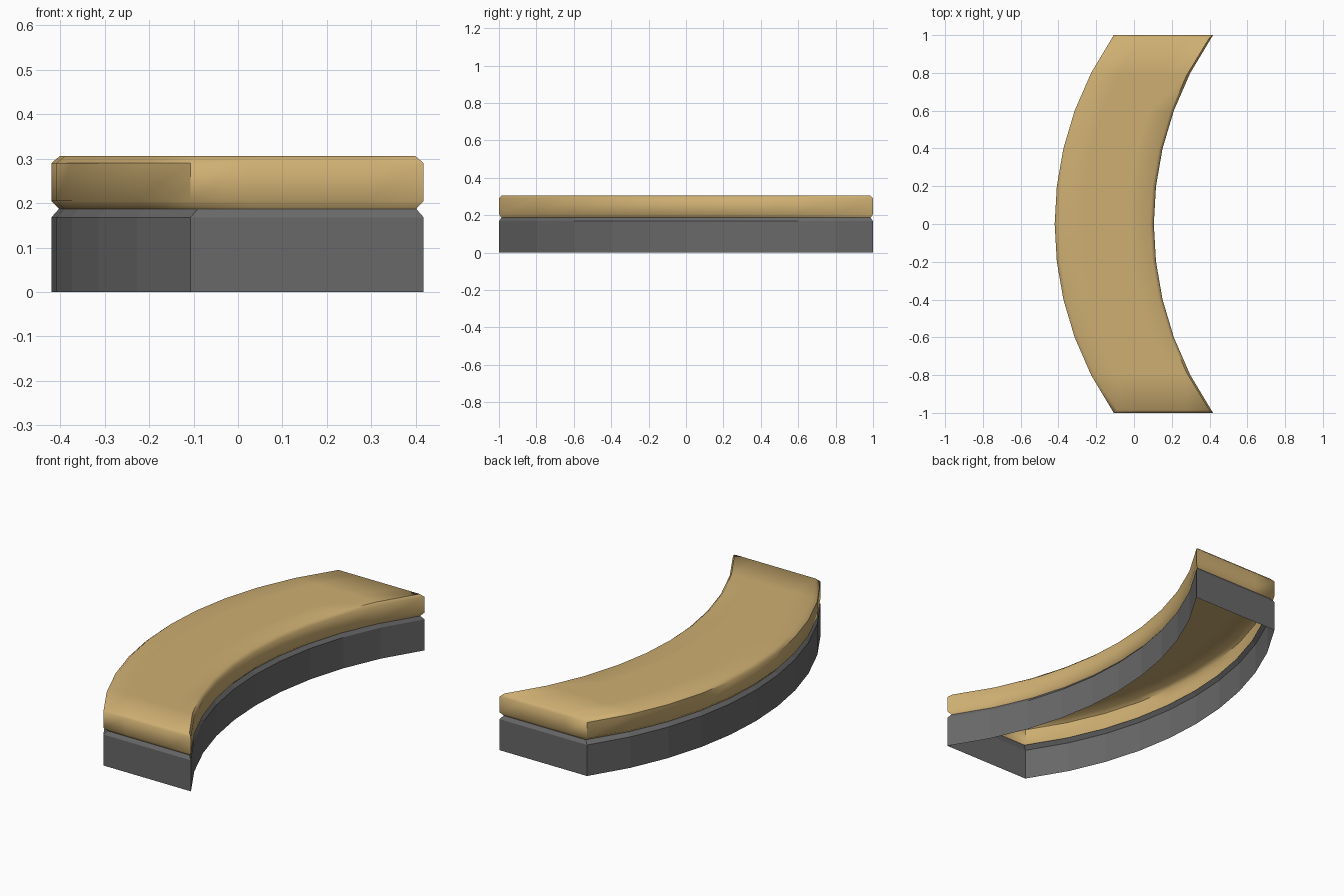
import bpy, bmesh, math

if "Cube" in bpy.data.objects:
    bpy.data.objects.remove(bpy.data.objects["Cube"])

ROWS, COLS = 10, 4          # segments along the bench and across it
R, HALF = 1.754, 0.2625     # arc radius and half the bench depth


def material(name, rgb):
    m = bpy.data.materials.new(name)
    m.diffuse_color = (*rgb, 1)
    m.use_nodes = True
    m.node_tree.nodes["Principled BSDF"].inputs["Base Color"].default_value = m.diffuse_color
    return m


def point(i, j, inset, z):
    """Point on the crescent: i runs along y, j across x."""
    y = -1 + 2 * i / ROWS
    mid = -0.42 + HALF + R - math.sqrt(R * R - y * y)
    t = -1 + 2 * j / COLS
    return (mid + t * (HALF - inset), y * (1 - 0.75 * inset), z)


# Grid indices around the crescent outline, counter-clockwise
RIM = ([(0, j) for j in range(COLS)] + [(i, COLS) for i in range(ROWS)]
       + [(ROWS, j) for j in range(COLS, 0, -1)] + [(i, 0) for i in range(ROWS, 0, -1)])


def shell(name, profile, mat, capped):
    """Open crescent shell swept through (inset, z) profile steps."""
    bm = bmesh.new()
    rings = [[bm.verts.new(point(i, j, d, z)) for i, j in RIM] for d, z in profile]
    n = len(RIM)
    for a, b in zip(rings, rings[1:]):
        for k in range(n):
            m = (k + 1) % n
            bm.faces.new((a[k], a[m], b[m], b[k]))
    if capped:
        d, z = profile[-1]
        grid = dict(zip(RIM, rings[-1]))
        for i in range(ROWS + 1):
            for j in range(COLS + 1):
                if (i, j) not in grid:
                    grid[i, j] = bm.verts.new(point(i, j, d, z))
        for i in range(ROWS):
            for j in range(COLS):
                bm.faces.new((grid[i, j], grid[i, j + 1], grid[i + 1, j + 1], grid[i + 1, j]))
    me = bpy.data.meshes.new(name)
    bm.to_mesh(me)
    bm.free()
    me.materials.append(mat)
    ob = bpy.data.objects.new(name, me)
    bpy.context.collection.objects.link(ob)
    return ob


# Hollow base with a chamfered upper lip
shell("bench_base", [(0, 0), (0, 0.168), (0.017, 0.187)],
      material("dark grey", (0.14, 0.14, 0.14)), False)

# Seat cushion, open underneath, with softened edges
seat = shell("seat_cushion", [(0.017, 0.187), (0, 0.205), (0, 0.29), (0.019, 0.306)],
             material("tan gold", (0.62, 0.43, 0.17)), True)
bpy.context.view_layer.objects.active = seat
seat.select_set(True)
bpy.ops.object.shade_smooth_by_angle(angle=math.radians(50))
